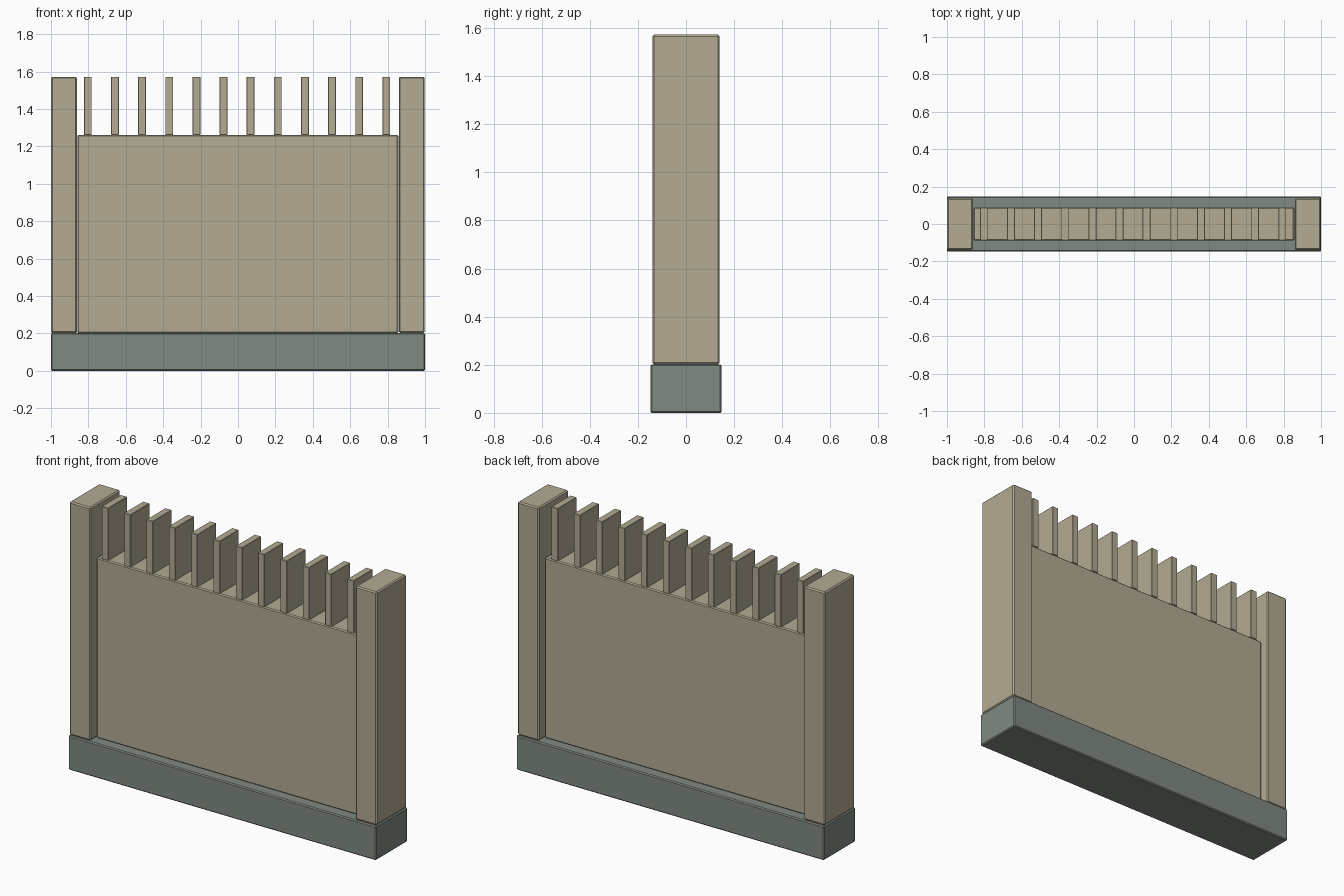
import bpy
import bmesh

if "Cube" in bpy.data.objects:
    bpy.data.objects.remove(bpy.data.objects["Cube"])


def material(name, color):
    m = bpy.data.materials.new(name)
    m.diffuse_color = (*color, 1)
    m.use_nodes = True
    m.node_tree.nodes["Principled BSDF"].inputs["Base Color"].default_value = m.diffuse_color
    return m


sandstone = material("sandstone", (0.445, 0.405, 0.29))
grey_stone = material("grey_green_stone", (0.212, 0.251, 0.219))


def block(name, lo, hi, mat, bevel):
    """Box between two corners with a narrow chamfer."""
    bm = bmesh.new()
    bmesh.ops.create_cube(bm, size=1)
    for v in bm.verts:
        v.co = [lo[i] if v.co[i] < 0 else hi[i] for i in range(3)]
    mesh = bpy.data.meshes.new(name)
    bm.to_mesh(mesh)
    bm.free()
    mesh.materials.append(mat)
    ob = bpy.data.objects.new(name, mesh)
    bpy.context.collection.objects.link(ob)
    mod = ob.modifiers.new("chamfer", 'BEVEL')
    mod.width = bevel
    mod.segments = 1
    return ob


# Plinth under the whole wall
block("base", (-1, -0.148, 0), (1, 0.148, 0.202), grey_stone, 0.006)

# Wall panel between the posts
block("wall_panel", (-0.859, -0.088, 0.202), (0.857, 0.088, 1.262), sandstone, 0.006)

# End posts
block("left_post", (-1, -0.139, 0.202), (-0.862, 0.139, 1.572), sandstone, 0.007)
block("right_post", (0.86, -0.139, 0.202), (0.998, 0.139, 1.572), sandstone, 0.007)

# Row of upright slats along the top
count, first, last = 12, -0.803, 0.793
for i in range(count):
    x = first + (last - first) * i / (count - 1)
    block(f"slat_{i + 1}", (x - 0.021, -0.088, 1.262), (x + 0.021, 0.088, 1.572),
          sandstone, 0.002)
